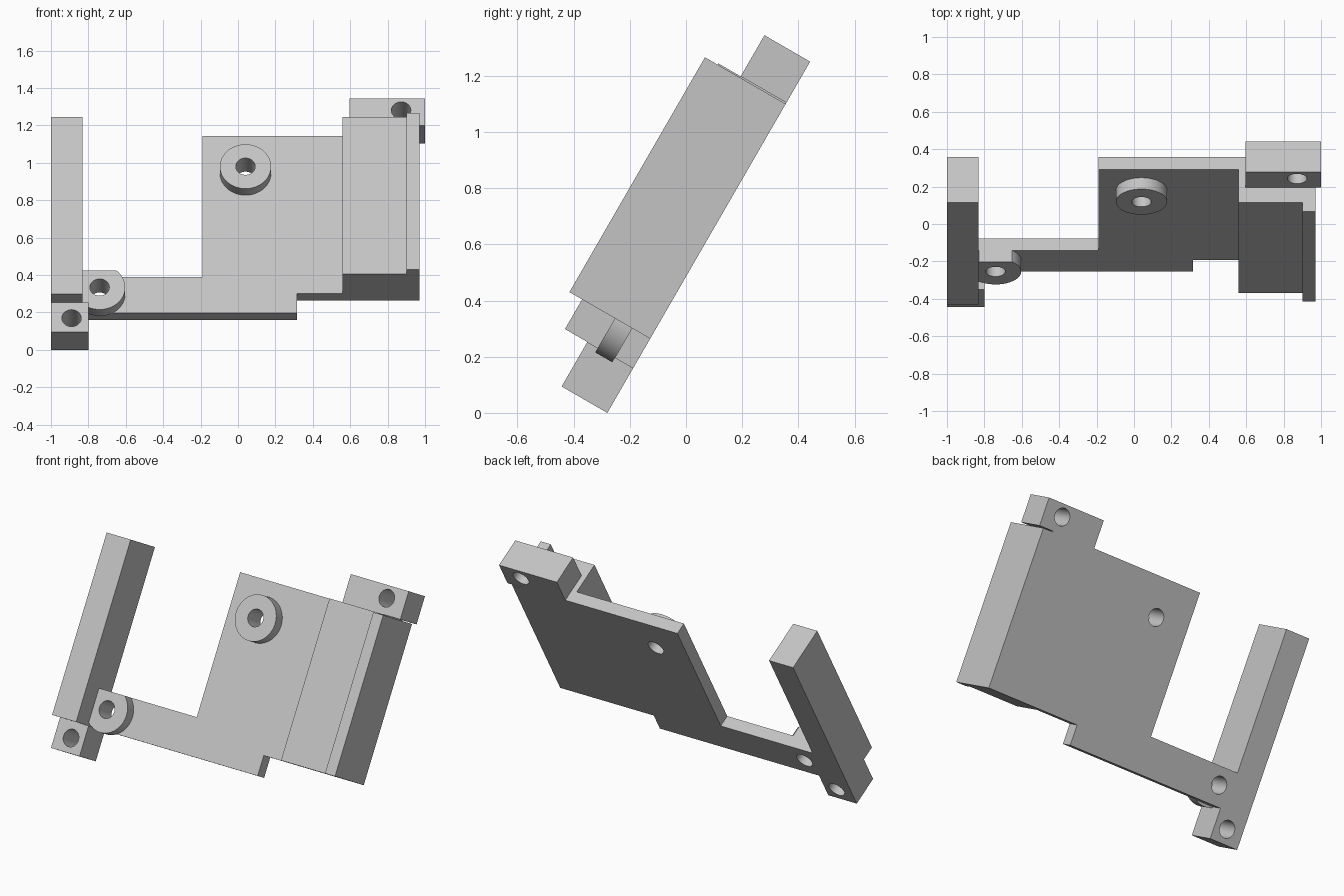
import bpy, bmesh, math

if "Cube" in bpy.data.objects:
    bpy.data.objects.remove(bpy.data.objects["Cube"], do_unlink=True)

grey = bpy.data.materials.new("plain_grey")
grey.use_nodes = True
COLOUR = (0.55, 0.55, 0.55, 1)
grey.diffuse_color = COLOUR
grey.node_tree.nodes["Principled BSDF"].inputs["Base Color"].default_value = COLOUR


def prism(name, outline, low, high):
    """Extrude a flat outline between two thickness levels."""
    bm = bmesh.new()
    face = bm.faces.new([bm.verts.new((x, y, low)) for x, y in outline])
    ext = bmesh.ops.extrude_face_region(bm, geom=[face])
    moved = [v for v in ext["geom"] if isinstance(v, bmesh.types.BMVert)]
    bmesh.ops.translate(bm, verts=moved, vec=(0, 0, high - low))
    bmesh.ops.recalc_face_normals(bm, faces=bm.faces)
    mesh = bpy.data.meshes.new(name)
    bm.to_mesh(mesh)
    bm.free()
    mesh.materials.append(grey)
    ob = bpy.data.objects.new(name, mesh)
    bpy.context.collection.objects.link(ob)
    return ob


def box(name, x0, x1, y0, y1, high):
    return prism(name, [(x0, y0), (x1, y0), (x1, y1), (x0, y1)], 0, high)


def arc(cx, cy, r, start, end, n=64):
    step = (end - start) / n
    return [(cx + r * math.cos(start + i * step), cy + r * math.sin(start + i * step))
            for i in range(n)]


def combine(target, other, operation):
    """Apply a boolean and discard the helper."""
    mod = target.modifiers.new(operation, "BOOLEAN")
    mod.object, mod.operation, mod.solver = other, operation, "EXACT"
    bpy.context.view_layer.objects.active = target
    bpy.ops.object.modifier_apply(modifier=mod.name)
    bpy.data.objects.remove(other, do_unlink=True)


# Key levels, measured along the bracket before it is tilted
ARM_LOW, BODY_LOW, ARM_TOP, TOP = 0.183, 0.305, 0.407, 1.275
PLATE, BOSS, LUG, WALL = 0.075, 0.145, 0.188, 0.28
R, HOLE = 0.137, 0.052
UPPER, LOWER = (0.04, 1.048), (-0.74, 0.302)

# Thin plate with its side arm
bracket = prism("bracket", [
    (-0.9, ARM_LOW), (0.315, ARM_LOW), (0.315, BODY_LOW), (0.7, BODY_LOW),
    (0.7, TOP), (-0.19, TOP), (-0.19, ARM_TOP), (-0.9, ARM_TOP)], 0, PLATE)

# Lower boss is cut flat along the top of the arm
flat = math.asin((ARM_TOP - LOWER[1]) / R)
lower_outline = arc(*LOWER, R, math.pi - flat, 2 * math.pi + flat)
lower_outline.append((LOWER[0] + R * math.cos(flat), ARM_TOP))

# Walls, lugs and bosses
parts = [
    box("left_wall", -1, -0.832, ARM_LOW, TOP, WALL),
    box("lower_lug", -1, -0.8, 0, ARM_LOW + 0.0, LUG),
    box("right_block", 0.56, 0.9, BODY_LOW, TOP, WALL),
    box("right_rim", 0.9, 0.97, BODY_LOW, 1.27, 0.332),
    box("upper_lug", 0.595, 1, TOP, 1.444, LUG),
    prism("upper_boss", arc(*UPPER, R, 0, 2 * math.pi), 0.03, BOSS),
    prism("lower_boss", lower_outline, PLATE, BOSS),
]
for part in parts:
    combine(bracket, part, "UNION")

# Screw holes
for centre in (UPPER, LOWER, (-0.89, 0.087), (0.872, 1.37)):
    drill = prism("drill", arc(*centre, HOLE, 0, 2 * math.pi, 48), -0.1, 0.25)
    combine(bracket, drill, "DIFFERENCE")

# Tilt the bracket back
bracket.rotation_euler.x = math.radians(60)
bracket.location.y = -0.28
bpy.ops.object.select_all(action="DESELECT")
bracket.select_set(True)
bpy.context.view_layer.objects.active = bracket
bpy.ops.object.shade_smooth_by_angle(angle=math.radians(30))
